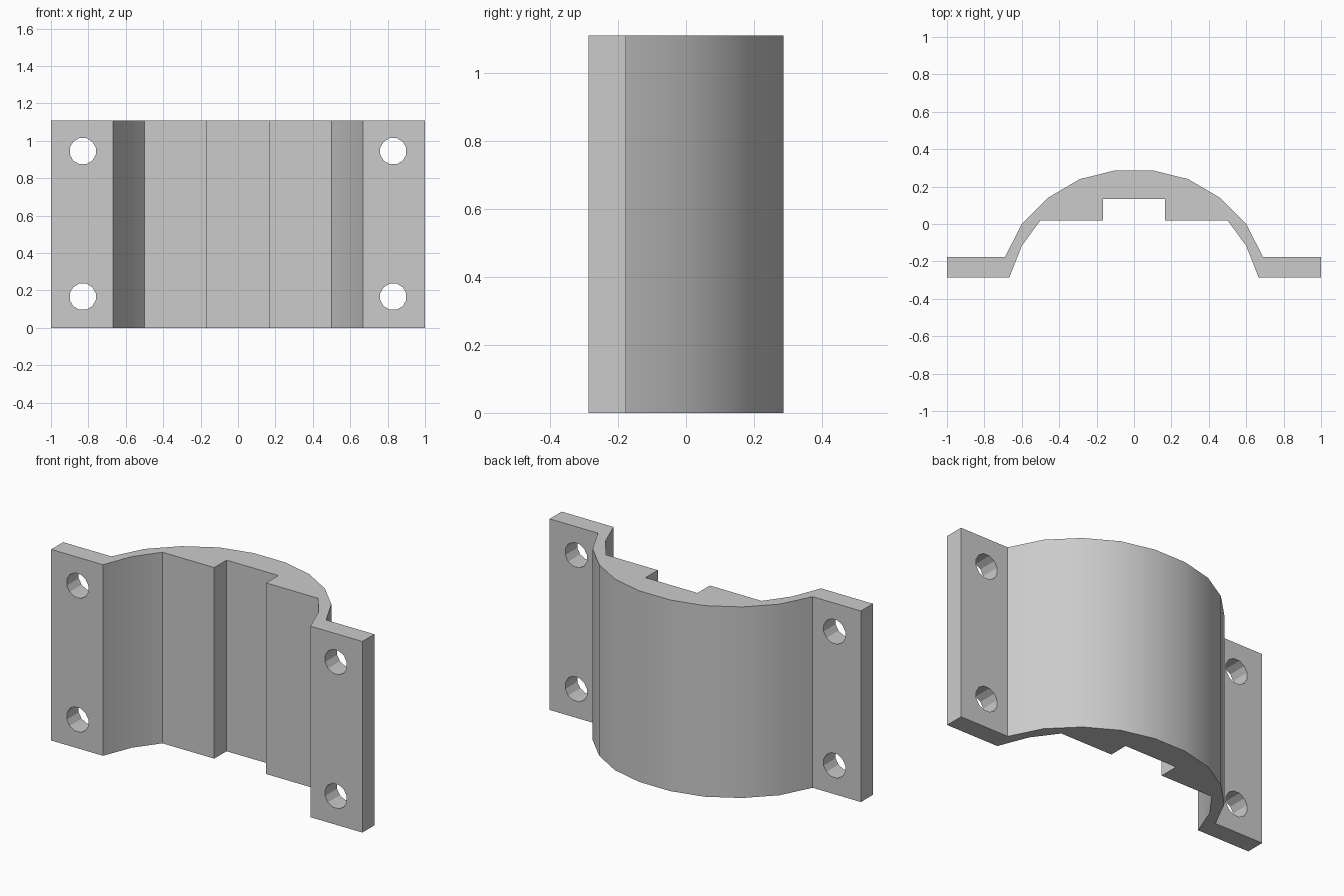
import bpy
import bmesh
import math
from mathutils import Matrix, Vector

HEIGHT = 1.11

cube = bpy.data.objects.get("Cube")
if cube:
    bpy.data.objects.remove(cube, do_unlink=True)

grey = bpy.data.materials.new("light grey")
grey.use_nodes = True
grey.diffuse_color = (0.6, 0.6, 0.6, 1)
grey.node_tree.nodes["Principled BSDF"].inputs["Base Color"].default_value = (0.6, 0.6, 0.6, 1)


def add_object(name, bm):
    bmesh.ops.recalc_face_normals(bm, faces=bm.faces[:])
    mesh = bpy.data.meshes.new(name)
    bm.to_mesh(mesh)
    bm.free()
    mesh.materials.append(grey)
    obj = bpy.data.objects.new(name, mesh)
    bpy.context.collection.objects.link(obj)
    return obj


# Half cross-section: outer arch, flange, inner wall, central groove
half = [(0.10, 0.287), (0.29, 0.24), (0.46, 0.14), (0.60, 0.0), (0.69, -0.177),
        (1.0, -0.177), (1.0, -0.287), (0.667, -0.287), (0.60, -0.117),
        (0.50, 0.02), (0.167, 0.02), (0.167, 0.133)]
outline = half + [(-x, y) for x, y in reversed(half)]

# Clamp body, extruded upward
bm = bmesh.new()
base = bm.faces.new([bm.verts.new((x, y, 0)) for x, y in outline])
top = bmesh.ops.extrude_face_region(bm, geom=[base])["geom"]
bmesh.ops.translate(bm, vec=Vector((0, 0, HEIGHT)),
                    verts=[v for v in top if isinstance(v, bmesh.types.BMVert)])
clamp = add_object("clamp_half", bm)

# Four bolt holes through the flanges
bm = bmesh.new()
for x in (-0.83, 0.83):
    for z in (0.167, 0.945):
        place = (Matrix.Translation((x, -0.23, z)) @ Matrix.Rotation(math.pi / 2, 4, "X")
                 @ Matrix.Rotation(math.radians(15), 4, "Z"))
        bmesh.ops.create_cone(bm, cap_ends=True, segments=12, radius1=0.072,
                              radius2=0.072, depth=0.3, matrix=place)
cutter = add_object("bolt_hole_cutter", bm)
cutter.hide_render = True

bpy.ops.object.select_all(action="DESELECT")
clamp.select_set(True)
bpy.context.view_layer.objects.active = clamp
cut = clamp.modifiers.new("bolt_holes", "BOOLEAN")
cut.operation = "DIFFERENCE"
cut.solver = "EXACT"
cut.object = cutter
bpy.ops.object.modifier_apply(modifier=cut.name)
bpy.data.objects.remove(cutter, do_unlink=True)

# Smooth arch, crisp corners and faceted holes
bpy.ops.object.shade_smooth_by_angle(angle=math.radians(25))
